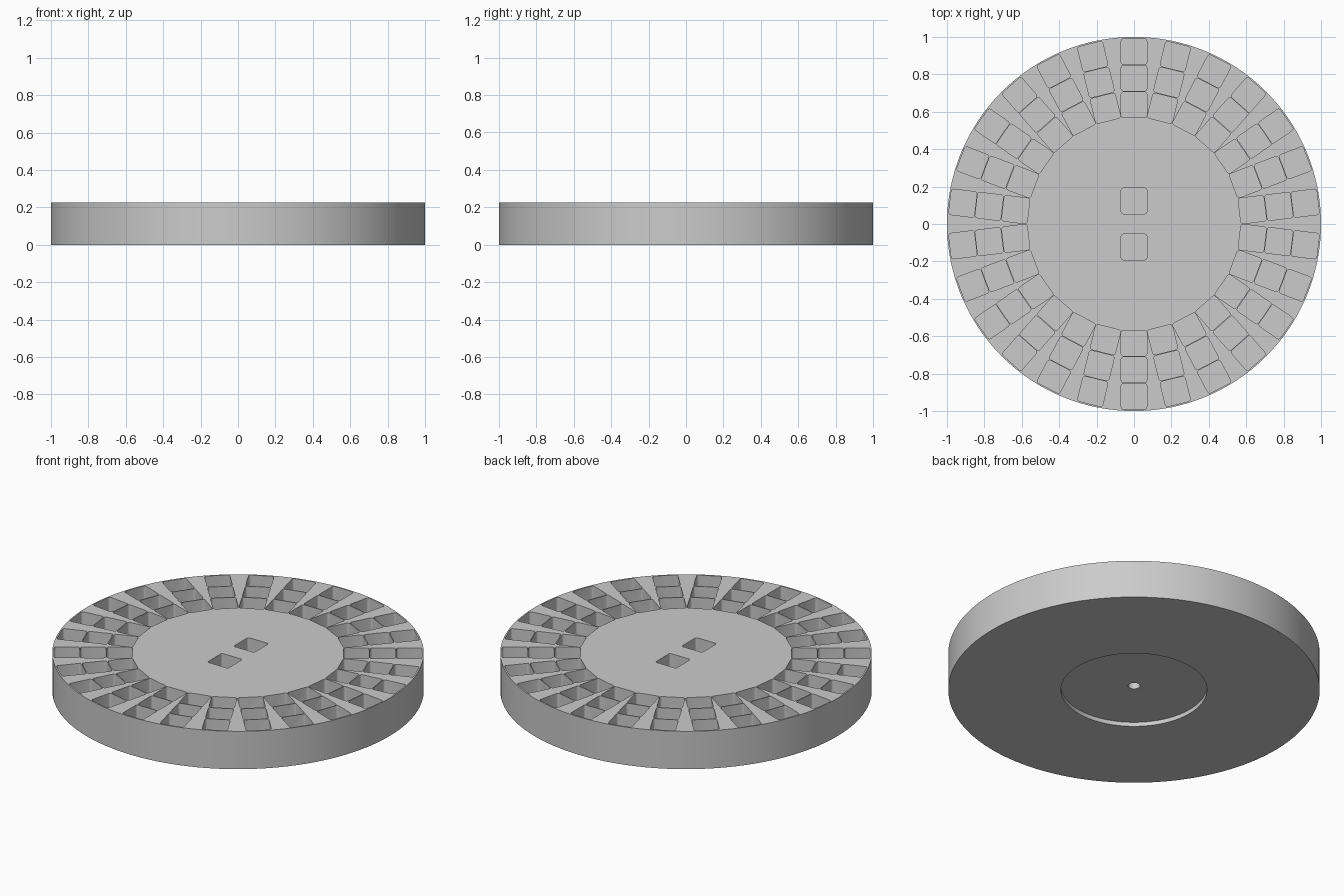
import bpy, bmesh, math
from mathutils import Matrix, Vector

if "Cube" in bpy.data.objects:
    bpy.data.objects.remove(bpy.data.objects["Cube"])

HEIGHT = 0.225
POCKET = 0.137      # pocket width
DEPTH = 0.135       # pocket depth
SECTORS = 26
ROWS = (0.637, 0.780, 0.922)

grey = bpy.data.materials.new("plain grey")
grey.diffuse_color = (0.6, 0.6, 0.6, 1)
grey.use_nodes = True
grey.node_tree.nodes["Principled BSDF"].inputs["Base Color"].default_value = grey.diffuse_color


def make_object(name, bm):
    mesh = bpy.data.meshes.new(name)
    bmesh.ops.recalc_face_normals(bm, faces=bm.faces)
    bm.to_mesh(mesh)
    bm.free()
    mesh.materials.append(grey)
    obj = bpy.data.objects.new(name, mesh)
    bpy.context.collection.objects.link(obj)
    return obj


def lathe(name, profile, steps):
    bm = bmesh.new()
    verts = [bm.verts.new((r, 0, z)) for r, z in profile]
    edges = [bm.edges.new(pair) for pair in zip(verts, verts[1:])]
    bmesh.ops.spin(bm, geom=verts + edges, cent=(0, 0, 0), axis=(0, 0, 1),
                   angle=math.tau, steps=steps, use_merge=True)
    bmesh.ops.remove_doubles(bm, verts=bm.verts, dist=1e-5)
    return make_object(name, bm)


def add_pocket(bm, radius, angle):
    # Rounded square prism, open through the top surface
    corner, half = 0.012, POCKET / 2
    outline = []
    for q in range(4):
        a0 = q * math.pi / 2
        centre = Matrix.Rotation(a0, 2) @ Vector((half - corner, half - corner))
        for i in range(4):
            a = a0 + i * math.pi / 6
            outline.append(centre + corner * Vector((math.cos(a), math.sin(a))))
    place = Matrix.Rotation(angle, 4, 'Z') @ Matrix.Translation((radius, 0, 0))
    rings = [[bm.verts.new(place @ Vector((p.x, p.y, z))) for p in outline]
             for z in (HEIGHT - DEPTH, HEIGHT + 0.05)]
    bm.faces.new(rings[0][::-1])
    bm.faces.new(rings[1])
    n = len(outline)
    for i in range(n):
        j = (i + 1) % n
        bm.faces.new((rings[0][i], rings[0][j], rings[1][j], rings[1][i]))


# Round tray with a shallow recess and a blind centre hole underneath
tray = lathe("tray", [(0, 0.07), (0.0325, 0.07), (0.0325, 0.025), (0.393, 0.025),
                      (0.393, 0), (1, 0), (1, HEIGHT), (0, HEIGHT)], 128)

# Three rings of pockets plus two in the middle
bm = bmesh.new()
for s in range(SECTORS):
    for row in ROWS:
        add_pocket(bm, row, math.pi / 2 + s * math.tau / SECTORS)
for side in (1, -1):
    add_pocket(bm, 0.123, side * math.pi / 2)
cutter = make_object("pocket_cutter", bm)
cutter.hide_render = True
cutter.hide_set(True)

# Cut the pockets out of the tray
cut = tray.modifiers.new("pockets", 'BOOLEAN')
cut.operation = 'DIFFERENCE'
cut.solver = 'EXACT'
cut.object = cutter
bpy.context.view_layer.objects.active = tray
tray.select_set(True)
bpy.ops.object.modifier_apply(modifier=cut.name)
bpy.data.objects.remove(cutter)
bpy.ops.object.shade_smooth_by_angle(angle=math.radians(35))
